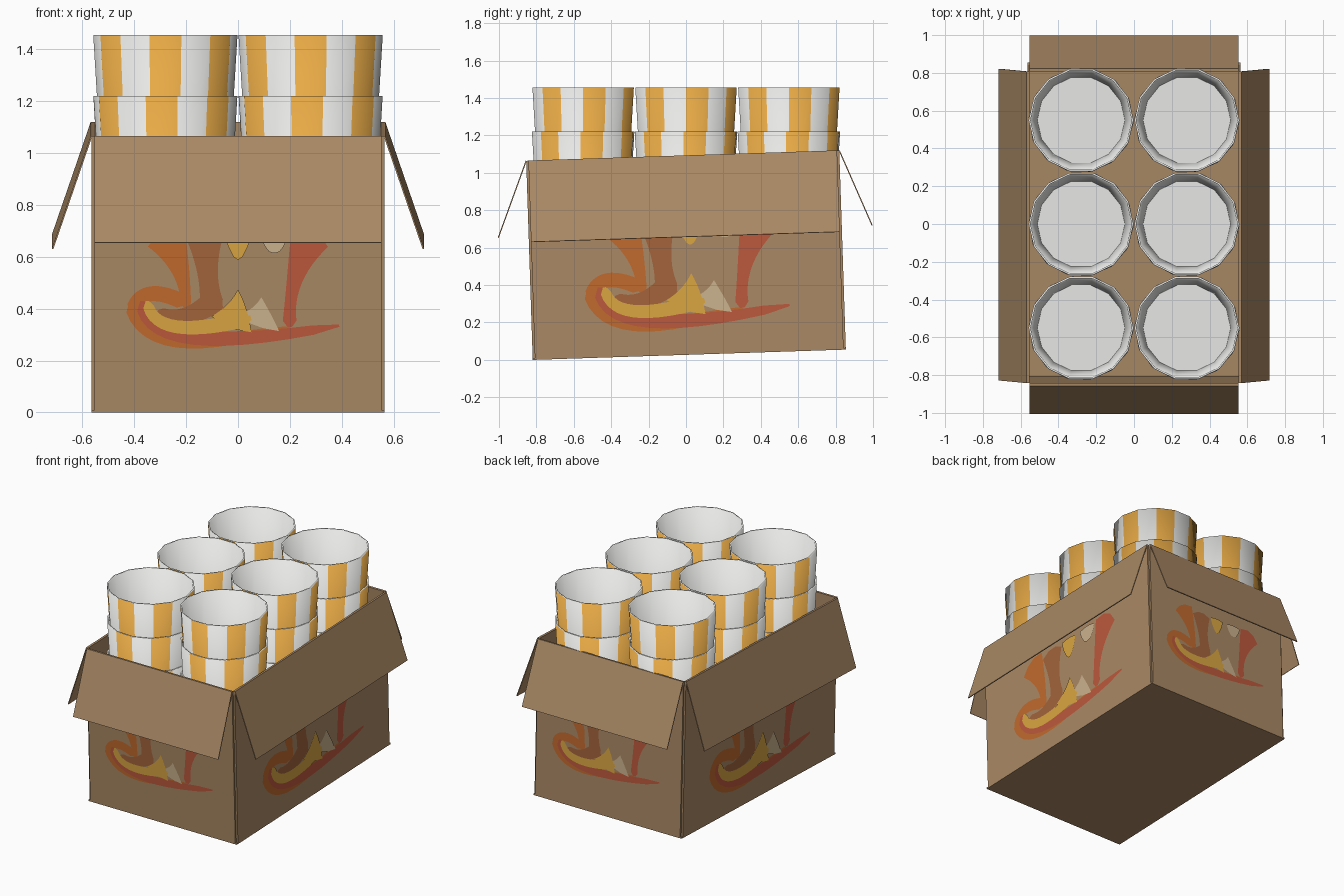
import bpy, bmesh, math
from mathutils import Matrix, Vector

if "Cube" in bpy.data.objects:
    bpy.data.objects.remove(bpy.data.objects["Cube"])


def material(name, r, g, b):
    lin = [((c / 255 + 0.055) / 1.055) ** 2.4 for c in (r, g, b)]
    m = bpy.data.materials.new(name)
    m.diffuse_color = (*lin, 1)
    m.use_nodes = True
    m.node_tree.nodes["Principled BSDF"].inputs["Base Color"].default_value = m.diffuse_color
    return m


CARD = material("cardboard", 170, 137, 101)
WHITE = material("cup white", 236, 236, 234)
GOLD = material("cup gold", 232, 170, 70)
ORANGE = material("paint orange", 193, 106, 46)
RED = material("paint red", 188, 88, 60)
YELLOW = material("paint yellow", 218, 166, 66)
CREAM = material("paint cream", 203, 178, 142)
BROWN = material("paint brown", 163, 100, 60)


def finish(name, bm, *mats):
    me = bpy.data.meshes.new(name)
    bm.to_mesh(me)
    bm.free()
    for m in mats:
        me.materials.append(m)
    ob = bpy.data.objects.new(name, me)
    bpy.context.collection.objects.link(ob)
    return ob


def slab(name, size, centre, frame):
    bm = bmesh.new()
    bmesh.ops.create_cube(bm, size=1)
    bm.transform(frame @ Matrix.Translation(centre) @ Matrix.Diagonal((*size, 1)))
    return finish(name, bm, CARD)


def stroke(name, mat, frame, depth, a, b, c):
    """Brush stroke on a wall: quadratic curve through (x, z, half width) controls."""
    a, b, c = Vector(a), Vector(b), Vector(c)
    bm = bmesh.new()
    rows, steps = [], 14
    for i in range(steps + 1):
        t = i / steps
        p = a * (1 - t) ** 2 + b * 2 * t * (1 - t) + c * t * t
        d = ((b - a) * (1 - t) + (c - b) * t).xy.normalized()
        # rounded tips
        w = p.z * min(1, 0.3 + 3 * math.sqrt(t * (1 - t)))
        rows.append([bm.verts.new((p.x - s * w * d.y, -depth, p.y + s * w * d.x)) for s in (-1, 1)])
    for (p, q), (r, s) in zip(rows, rows[1:]):
        f = bm.faces.new((p, r, s, q))
        f.normal_update()
        if f.normal.y > 0:
            f.normal_flip()
    bm.transform(frame)
    finish(name, bm, mat)


# ---- painted abstract swoosh, later strokes on top ----
STROKES = [
    ("orange_sweep", ORANGE, (-.41, .43, .03), (-.36, .19, .05), (.2, .33, .01)),
    ("orange_curl", ORANGE, (-.41, .39, .025), (-.37, .51, .03), (-.2, .42, .03)),
    ("orange_drop", ORANGE, (-.29, .7, .09), (-.2, .55, .015), (-.2, .4, .02)),
    ("brown_curl", BROWN, (-.31, .39, .02), (-.2, .33, .03), (-.07, .45, .05)),
    ("brown_drop", BROWN, (-.13, .7, .08), (-.12, .53, .015), (-.1, .41, .05)),
    ("red_sweep", RED, (-.37, .43, .025), (-.35, .2, .04), (.39, .335, .015)),
    ("red_drop", RED, (.29, .7, .09), (.19, .5, 0), (.2, .33, .03)),
    ("cream_wave", CREAM, (.09, .445, 0), (.09, .39, .03), (.07, .335, .1)),
    ("yellow_sweep", YELLOW, (-.35, .43, .02), (-.33, .265, .025), (.05, .365, .03)),
    ("yellow_peak", YELLOW, (0, .475, 0), (0, .4, .04), (-.03, .33, .09)),
    ("yellow_tip", YELLOW, (0, .7, .05), (0, .65, .05), (0, .59, .01)),
    ("cream_tip", CREAM, (.14, .7, .055), (.14, .65, .05), (.14, .615, .015)),
]

# ---- carton, leaning slightly back ----
LX, LY, H, T = 0.565, 0.8375, 1.065, 0.012
TILT = Matrix.Translation((0, 0.0175, 0.0275)) @ Matrix.Rotation(math.radians(1.88), 4, 'X')
slab("carton_floor", (2 * LX, 2 * LY, 0.01), (0, 0, 0.005), TILT)

for turn, side in enumerate(("front", "right", "back", "left")):
    long_side = turn % 2
    dist, half, angle, length = (LX, LY - T, 19, 0.46) if long_side else (LY, LX - T, 21.8, 0.437)
    frame = TILT @ Matrix.Rotation(turn * math.pi / 2, 4, 'Z')
    slab(side + "_wall", (2 * half, T, H), (0, -dist + T / 2, H / 2), frame)
    # flap folded outward from the top edge
    hinge = frame @ Matrix.Translation((0, -dist, H)) @ Matrix.Rotation(math.radians(-angle), 4, 'X')
    slab(side + "_flap", (2 * half, 0.006, length), (0, 0, -length / 2), hinge)
    # painting, a third larger on the long sides
    k, dx, dz = (1.333, 0.025, -0.198) if long_side else (1, 0, 0)
    for i, (name, mat, *pts) in enumerate(STROKES):
        pts = [(x * k + dx, z * k + dz, w * k) for x, z, w in pts]
        stroke(f"{side}_{name}", mat, frame, dist + 0.0015 + 0.0005 * i, *pts)

# ---- striped paper cups in nested stacks ----
N, CUP_H = 14, 0.68
# radius and height of rings: outer base, outer rim, inner rim, inner floor
RINGS = [(0.237, -CUP_H), (0.278, 0), (0.268, 0), (0.232, 0.03 - CUP_H)]


def cup(name, x, y, top, turn):
    bm = bmesh.new()
    angles = [turn - math.pi / 2 + (k - 0.5) * math.tau / N for k in range(N)]
    rings = [[bm.verts.new((x + r * math.cos(a), y + r * math.sin(a), top + z)) for a in angles]
             for r, z in RINGS]
    for j in range(3):
        for k in range(N):
            n = (k + 1) % N
            f = bm.faces.new((rings[j][k], rings[j][n], rings[j + 1][n], rings[j + 1][k]))
            f.material_index = 1 if j == 0 and k % 2 == 0 else 0
            f.smooth = True
    bm.faces.new(rings[3])
    bm.faces.new(rings[0][::-1])
    # crisp rim and base edges
    for e in bm.edges:
        if e.calc_face_angle(0) > math.radians(40):
            e.smooth = False
    return finish(name, bm, WHITE, GOLD)


for ix, x in enumerate((-0.28, 0.28)):
    for iy in range(3):
        for level in range(4):
            cup(f"cup_{ix}_{iy}_{level}", x, 0.55 * (iy - 1), 1.455 - 0.235 * level,
                math.radians(-3 * (level % 2)))
